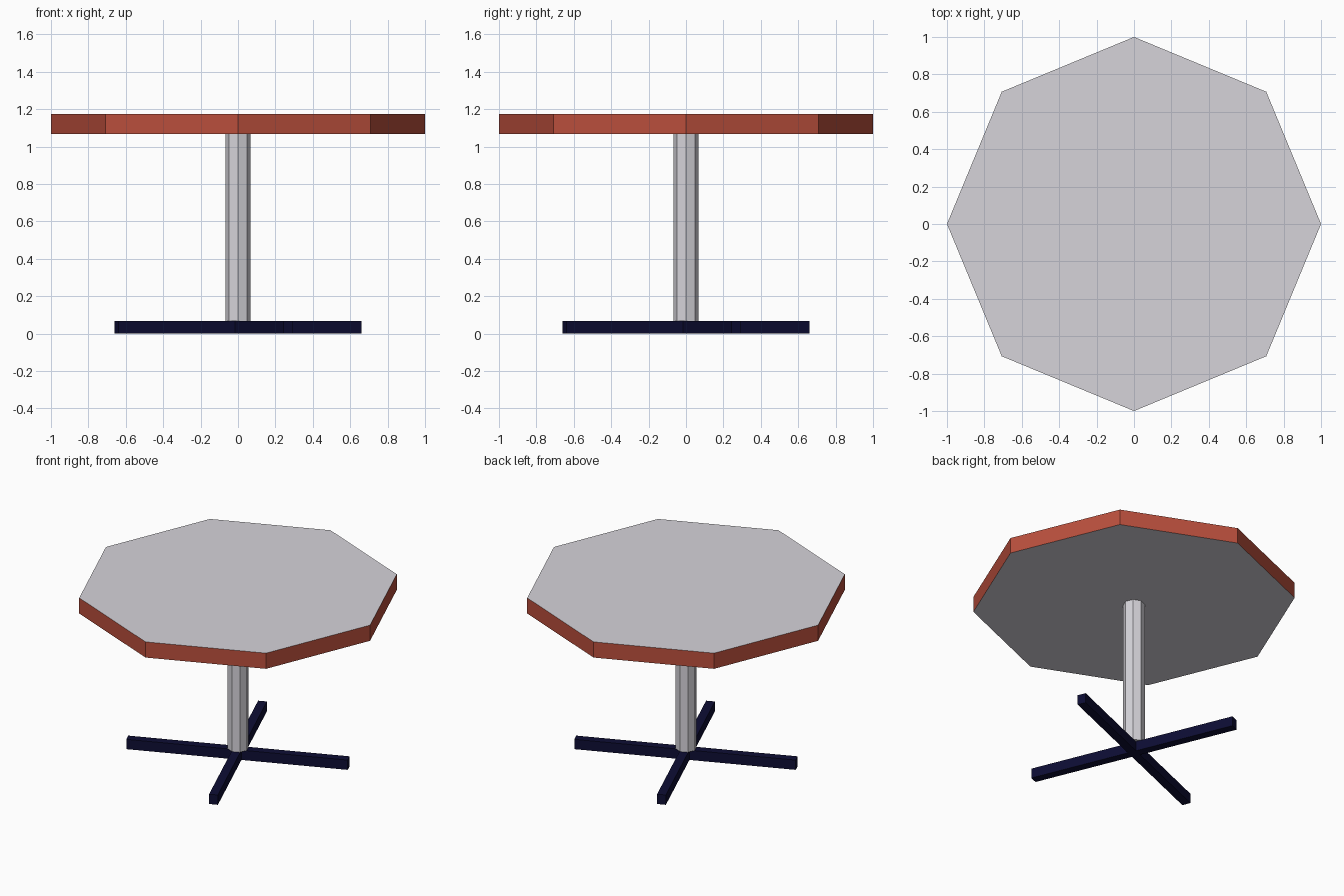
import bpy, bmesh, math

if "Cube" in bpy.data.objects:
    bpy.data.objects.remove(bpy.data.objects["Cube"])


def material(name, rgb):
    m = bpy.data.materials.new(name)
    m.diffuse_color = (*rgb, 1.0)
    m.use_nodes = True
    m.node_tree.nodes["Principled BSDF"].inputs["Base Color"].default_value = m.diffuse_color
    return m


grey = material("light grey", (0.67, 0.655, 0.70))
red = material("brick red", (0.49, 0.078, 0.046))
navy = material("dark navy", (0.004, 0.004, 0.034))


def prism(name, outline, z0, z1, mats, side_index=0):
    """Extrude a flat outline upward; sides get their own material slot."""
    bm = bmesh.new()
    base = bm.faces.new([bm.verts.new((x, y, z0)) for x, y in outline])
    ext = bmesh.ops.extrude_face_region(bm, geom=[base], use_keep_orig=True)
    for v in ext["geom"]:
        if isinstance(v, bmesh.types.BMVert):
            v.co.z = z1
    bmesh.ops.recalc_face_normals(bm, faces=bm.faces)
    for f in bm.faces:
        f.material_index = side_index if abs(f.normal.z) < 0.5 else 0
    mesh = bpy.data.meshes.new(name)
    bm.to_mesh(mesh)
    bm.free()
    for m in mats:
        mesh.materials.append(m)
    obj = bpy.data.objects.new(name, mesh)
    bpy.context.collection.objects.link(obj)
    return obj


def octagon(r):
    return [(r * math.cos(i * math.pi / 4), r * math.sin(i * math.pi / 4))
            for i in range(8)]


def cross(length, half_width, turn):
    """Four-armed outline, turned about the centre."""
    pts = []
    for k in range(4):
        a = turn + k * math.pi / 2
        c, s = math.cos(a), math.sin(a)
        for x, y in ((length, -half_width), (length, half_width),
                     (half_width, half_width)):
            pts.append((x * c - y * s, x * s + y * c))
    return pts


# Cross-shaped foot, turned half a facet from the top's corners
prism("base_cross", cross(0.703, 0.028, math.radians(22.5)), 0.0, 0.067, [navy])
# Octagonal post
prism("post", octagon(0.067), 0.067, 1.067, [grey])
# Octagonal top with red rim
prism("table_top", octagon(1.0), 1.067, 1.174, [grey, red], side_index=1)
